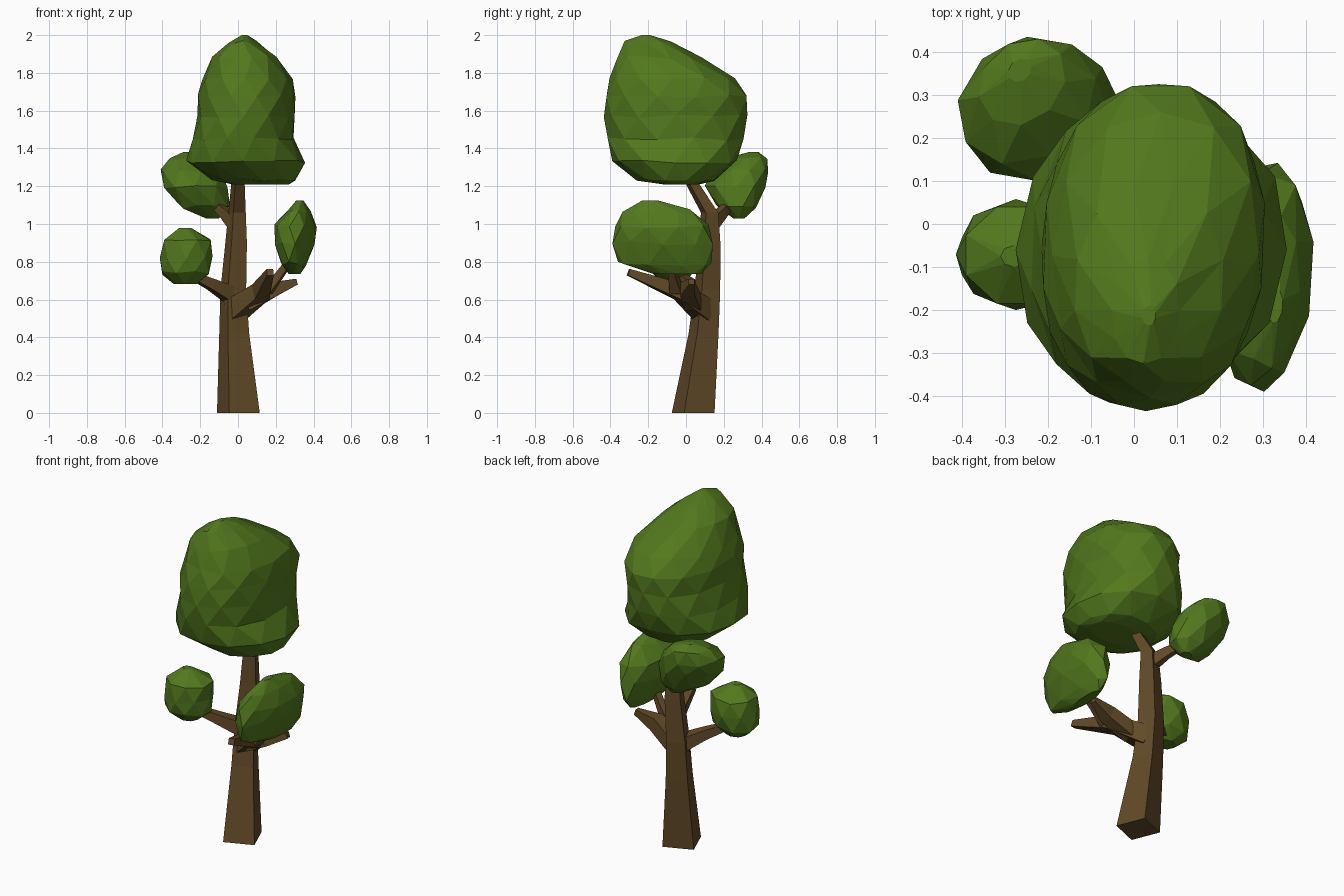
import bpy, bmesh, math, random
from mathutils import Vector

if "Cube" in bpy.data.objects:
    bpy.data.objects.remove(bpy.data.objects["Cube"])

random.seed(4)


def material(name, rgb):
    m = bpy.data.materials.new(name)
    m.diffuse_color = (*rgb, 1)
    m.use_nodes = True
    m.node_tree.nodes["Principled BSDF"].inputs["Base Color"].default_value = m.diffuse_color
    return m


LEAF = material("leaf_green", (0.085, 0.19, 0.012))
BARK = material("bark_brown", (0.12, 0.068, 0.02))


def loft(name, rings, mat, triangles):
    """Skin a list of vertex rings and close both ends."""
    bm = bmesh.new()
    vs = [[bm.verts.new(p) for p in ring] for ring in rings]
    for k, (a, b) in enumerate(zip(vs, vs[1:])):
        n = len(a)
        for i in range(n):
            j = (i + 1) % n
            if not triangles:
                bm.faces.new((a[i], a[j], b[j], b[i]))
            elif k % 2 == 0:      # upper ring is turned by half a step
                bm.faces.new((a[i], a[j], b[i]))
                bm.faces.new((a[j], b[j], b[i]))
            else:
                bm.faces.new((a[i], b[j], b[i]))
                bm.faces.new((a[i], a[j], b[j]))
    bm.faces.new(vs[0][::-1])
    bm.faces.new(vs[-1])
    bmesh.ops.recalc_face_normals(bm, faces=bm.faces)
    me = bpy.data.meshes.new(name)
    bm.to_mesh(me)
    bm.free()
    me.materials.append(mat)
    ob = bpy.data.objects.new(name, me)
    bpy.context.collection.objects.link(ob)
    return ob


def foliage(name, sections, n, skew=0.0, power=2.0, jitter=0.01):
    """Faceted leaf clump from superellipse sections (z, x0, x1, y0, y1)."""
    rings = []
    for k, (z, x0, x1, y0, y1) in enumerate(sections):
        cx, cy = (x0 + x1) / 2, (y0 + y1) / 2
        pts = []
        for i in range(n):
            a = 2 * math.pi * (i + 0.5 * (k % 2)) / n
            c, s = math.cos(a), math.sin(a)
            r = (abs(c) ** power + abs(s) ** power) ** (-1 / power)
            pts.append((r * c, r * s))
        mx, my = max(p[0] for p in pts), max(p[1] for p in pts)
        edge = k in (0, len(sections) - 1)
        ring = []
        for u, v in pts:
            y = cy + v / my * (y1 - y0) / 2
            x = cx + u / mx * (x1 - x0) / 2 + skew * (y - cy)
            dz = 0 if edge else random.uniform(-jitter, jitter)
            ring.append((x, y, z + dz))
        rings.append(ring)
    return loft(name, rings, LEAF, True)


def limb(name, path, level=False):
    """Four-sided tapering limb along points (x, y, z, radius)."""
    P = [Vector(p[:3]) for p in path]
    rings = []
    for k, p in enumerate(P):
        d = P[min(k + 1, len(P) - 1)] - P[max(k - 1, 0)]
        if level:
            side, up, turn = Vector((1, 0, 0)), Vector((0, 1, 0)), math.radians(-23)
        else:
            side = d.cross(Vector((0, 0, 1))).normalized()
            up = side.cross(d).normalized()
            turn = math.radians(45)
        r = path[k][3]
        rings.append([p + r * (side * math.cos(turn + i * math.pi / 2)
                               + up * math.sin(turn + i * math.pi / 2))
                      for i in range(4)])
    return loft(name, rings, BARK, False)


# Trunk
limb("trunk", [(0.002, .038, 0, .123), (-.02, .093, .42, .086), (-.025, .113, .65, .074),
               (-.01, .125, .9, .062), (-.005, .125, 1.06, .05),
               (0, .03, 1.22, .038), (0, 0, 1.32, .025)], level=True)

# Branches
limb("right_branch", [(-.02, .10, .54, .08), (.12, -.03, .64, .06), (.17, -.305, .745, .025)])
limb("right_branch_stub", [(.05, .04, .58, .06), (.19, .01, .655, .055), (.31, .03, .695, .022)])
limb("right_branch_twig", [(.15, -.05, .65, .045), (.22, -.07, .73, .028), (.30, -.10, .84, .02)])
limb("left_branch", [(-.03, .10, .62, .06), (-.14, .02, .68, .04), (-.28, -.06, .745, .022)])
limb("back_branch", [(-.01, .13, 1.0, .05), (-.07, .19, 1.06, .036), (-.18, .27, 1.15, .02)])

# Crown with a flared lower skirt
foliage("crown", [
    (1.21, -.03, .27, -.12, .07), (1.235, -.14, .30, -.26, .15),
    (1.33, -.275, .355, -.39, .27), (1.45, -.235, .29, -.415, .305),
    (1.57, -.215, .30, -.435, .325), (1.68, -.207, .30, -.42, .32),
    (1.77, -.19, .29, -.405, .26), (1.88, -.135, .205, -.365, .08),
    (1.96, -.05, .105, -.325, -.08), (2.0, .02, .05, -.235, -.19)], 12,
    skew=.04, power=2.25)

# Smaller clumps
foliage("right_clump", [
    (.735, .27, .33, -.17, .08), (.79, .235, .355, -.36, .135),
    (.90, .195, .405, -.39, .142), (.99, .20, .412, -.375, .12),
    (1.07, .255, .385, -.335, .02), (1.125, .31, .345, -.23, -.15)], 9, skew=.06)
foliage("left_clump", [
    (.682, -.34, -.22, -.12, -.02), (.74, -.40, -.155, -.18, .03),
    (.82, -.414, -.135, -.20, .058), (.91, -.39, -.145, -.185, .04),
    (.98, -.31, -.25, -.10, -.05)], 8)
foliage("back_clump", [
    (1.03, -.17, -.10, .25, .31), (1.09, -.30, -.05, .16, .37),
    (1.20, -.39, -.055, .10, .42), (1.28, -.40, -.10, .14, .435),
    (1.345, -.36, -.16, .23, .43), (1.38, -.29, -.24, .33, .385)], 9, skew=.2)
